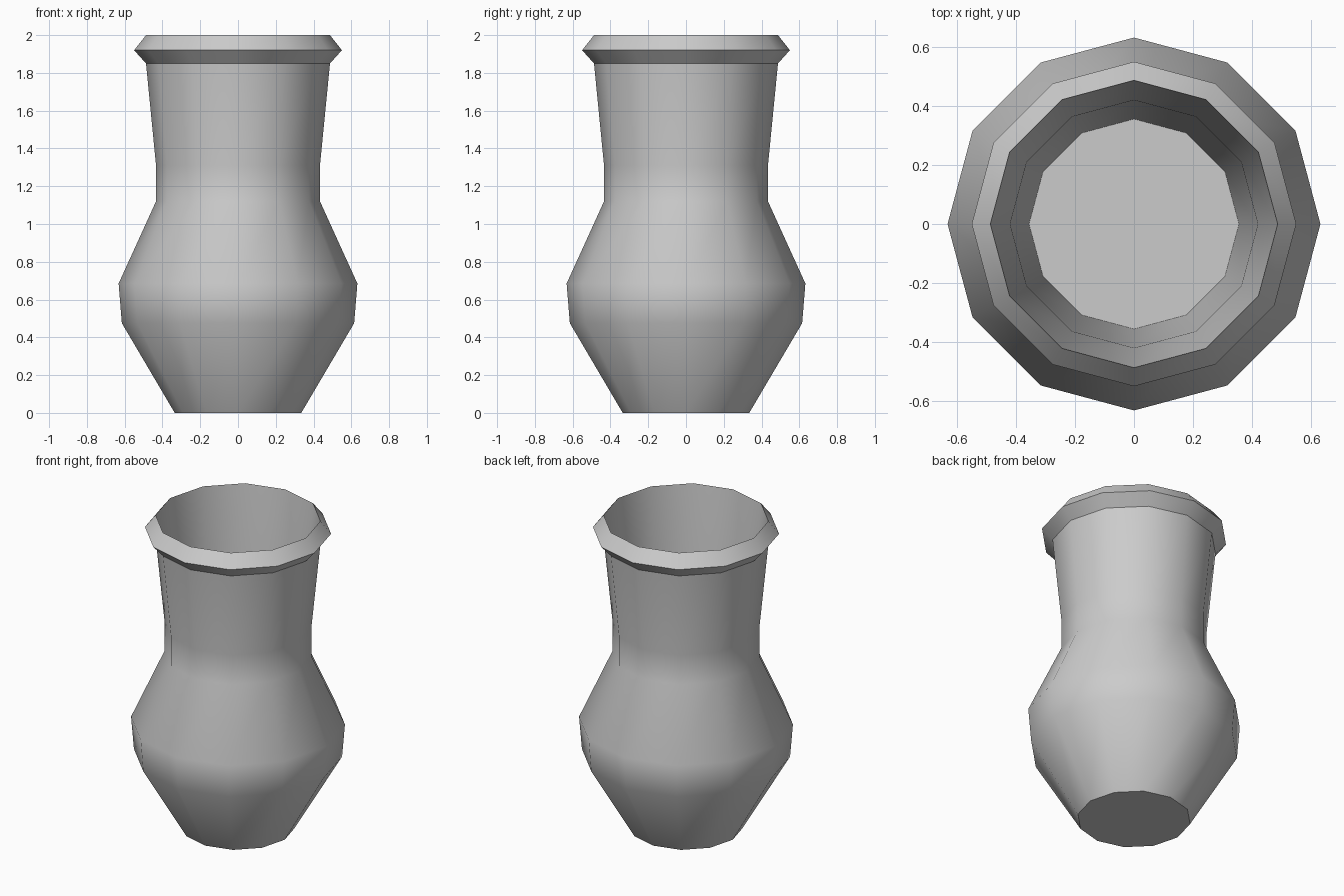
import bpy, bmesh, math

if "Cube" in bpy.data.objects:
    bpy.data.objects.remove(bpy.data.objects["Cube"])

SIDES = 12

# Profile (radius, height): outside from base to lip, then inside down to the floor
profile = [
    (0.335, 0.0), (0.615, 0.475), (0.632, 0.685), (0.434, 1.12), (0.434, 1.31),
    (0.487, 1.85), (0.55, 1.92), (0.487, 2.0),
    (0.42, 1.31), (0.412, 1.12), (0.356, 0.08),
]

bm = bmesh.new()
rings = []
for r, z in profile:
    angles = [2 * math.pi * i / SIDES for i in range(SIDES)]
    rings.append([bm.verts.new((r * math.cos(a), r * math.sin(a), z)) for a in angles])

# Walls
for low, high in zip(rings, rings[1:]):
    for i in range(SIDES):
        j = (i + 1) % SIDES
        bm.faces.new((low[i], low[j], high[j], high[i]))

# Underside and inner floor
bm.faces.new(list(reversed(rings[0])))
bm.faces.new(rings[-1])

mesh = bpy.data.meshes.new("vase")
bm.to_mesh(mesh)
bm.free()
vase = bpy.data.objects.new("vase", mesh)
bpy.context.collection.objects.link(vase)

# Smooth body with crisp lip and base
bpy.context.view_layer.objects.active = vase
vase.select_set(True)
bpy.ops.object.shade_smooth_by_angle(angle=math.radians(35))
